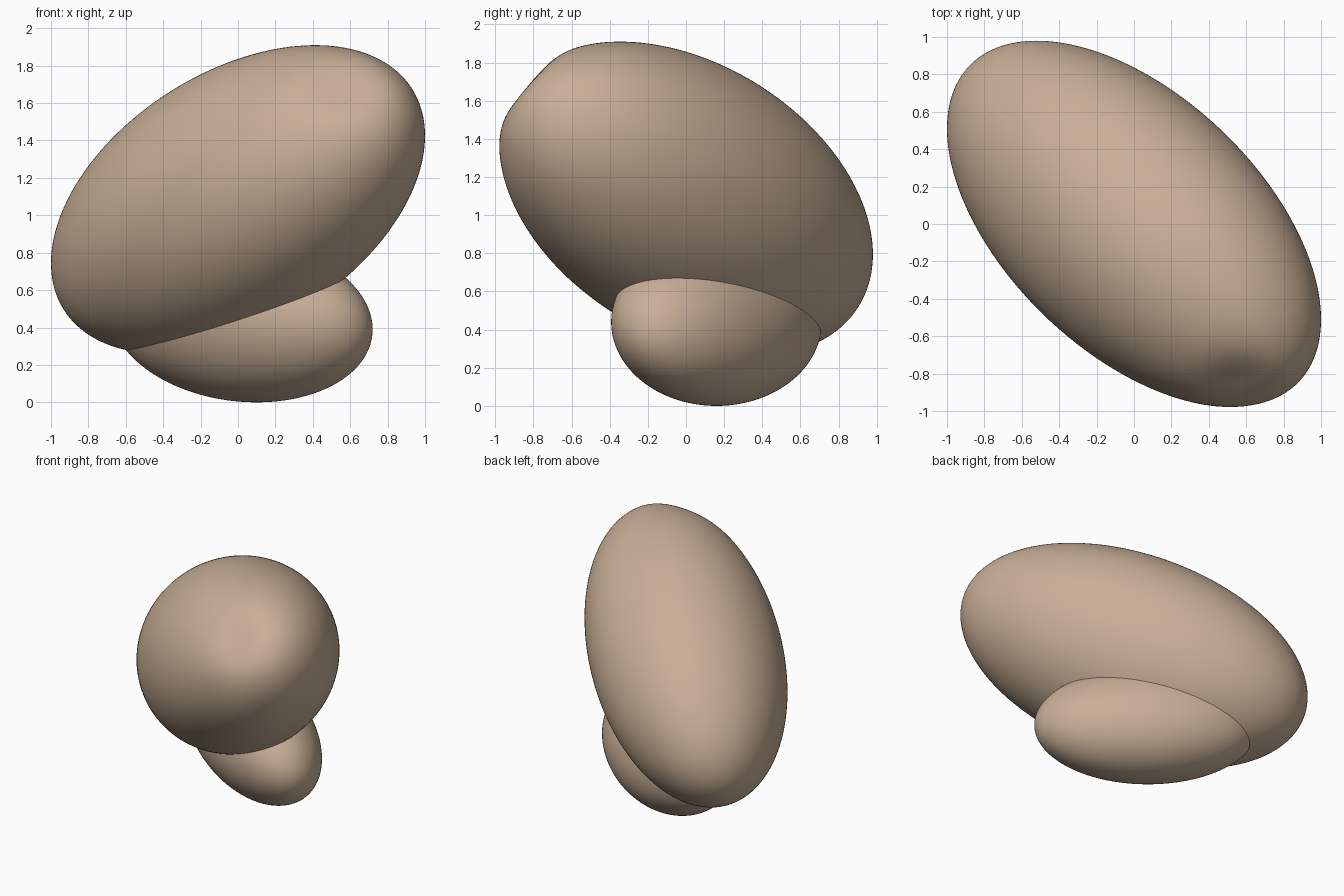
import bpy, bmesh, math
from mathutils import Matrix, Vector

if "Cube" in bpy.data.objects:
    bpy.data.objects.remove(bpy.data.objects["Cube"])

tan = bpy.data.materials.new("warm tan")
tan.diffuse_color = (0.58, 0.43, 0.31, 1)
tan.use_nodes = True
tan.node_tree.nodes["Principled BSDF"].inputs["Base Color"].default_value = tan.diffuse_color


def tilted_ellipsoid(name, centre, xx, yy, zz, xy, xz, yz, dents=()):
    """Ellipsoid whose half extents are sqrt(xx), sqrt(yy), sqrt(zz); xy, xz, yz give its tilt."""
    a = math.sqrt(xx)
    b = xy / a
    c = math.sqrt(yy - b * b)
    d = xz / a
    e = (yz - d * b) / c
    f = math.sqrt(zz - d * d - e * e)
    shape = Matrix(((a, 0, 0), (b, c, 0), (d, e, f)))
    bm = bmesh.new()
    bmesh.ops.create_icosphere(bm, subdivisions=6, radius=1)
    for v in bm.verts:
        v.co = shape @ v.co
        # shallow soft dents
        for spot, push, radius in dents:
            fall = math.exp(-((v.co - Vector(spot)).length / radius) ** 2)
            v.co += Vector(push) * fall
    mesh = bpy.data.meshes.new(name)
    bm.to_mesh(mesh)
    bm.free()
    mesh.materials.append(tan)
    mesh.polygons.foreach_set("use_smooth", [True] * len(mesh.polygons))
    ob = bpy.data.objects.new(name, mesh)
    ob.location = centre
    bpy.context.collection.objects.link(ob)
    return ob


# large leaning upper body with a slight flat spot near its high end
tilted_ellipsoid("large_body", (0, 0, 1.085), 1.0, 0.96, 0.68, -0.51, 0.34, -0.285,
                 [((0.57, -0.86, 0.62), (0, 0.035, -0.035), 0.2)])

# small lower body it rests on
tilted_ellipsoid("small_base", (0.02, 0.16, 0.44), 0.49, 0.305, 0.1936, -0.21, -0.035, 0.0)
